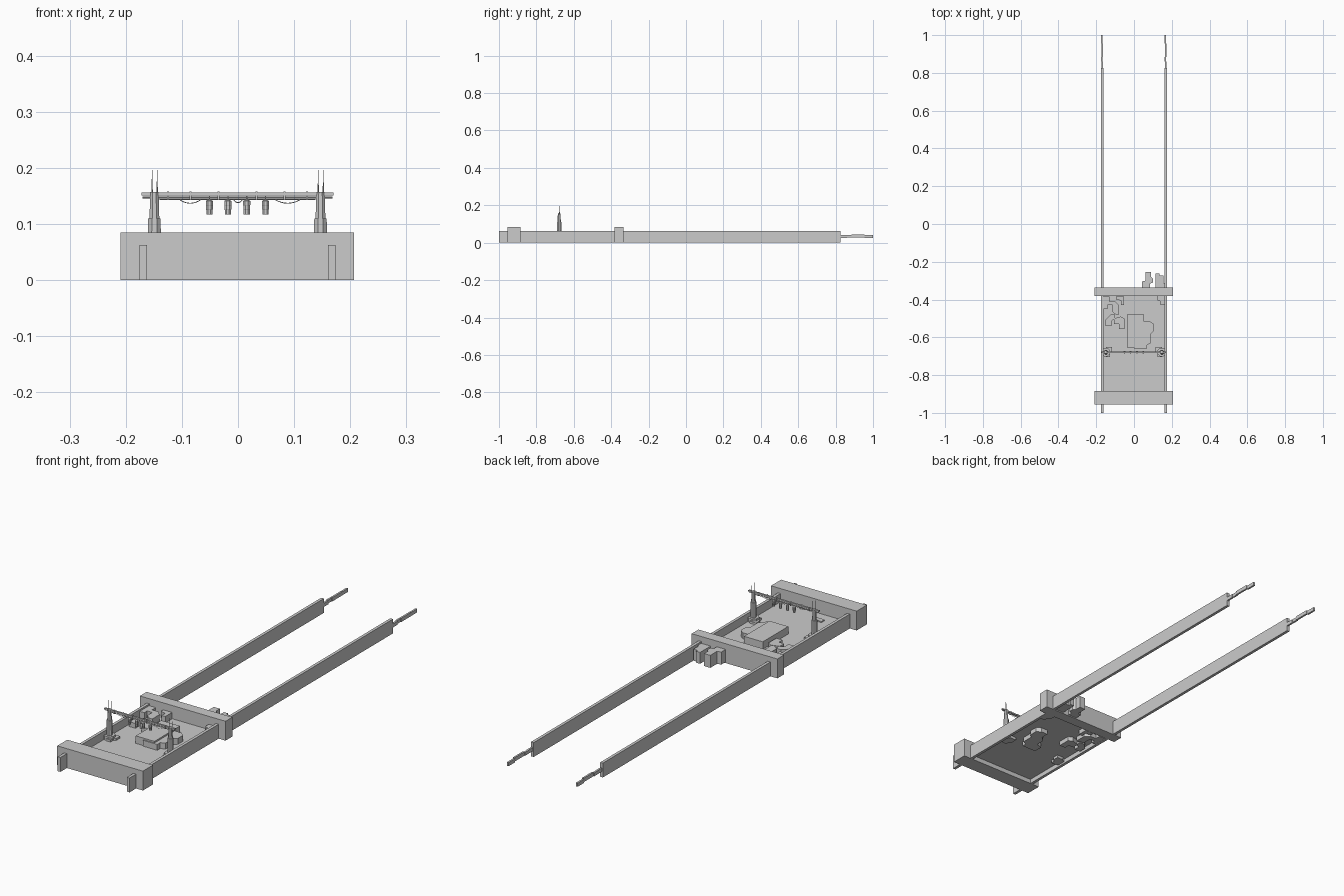
import bpy, bmesh, math
from mathutils import Vector


def finish(name, bm):
    bmesh.ops.recalc_face_normals(bm, faces=bm.faces)
    me = bpy.data.meshes.new(name)
    bm.to_mesh(me)
    bm.free()
    ob = bpy.data.objects.new(name, me)
    bpy.context.collection.objects.link(ob)
    return ob


def prism(name, pts, z0, z1):
    """Extrude a plan outline from z0 to z1."""
    bm = bmesh.new()
    f = bm.faces.new([bm.verts.new((x, y, z0)) for x, y in pts])
    r = bmesh.ops.extrude_face_region(bm, geom=[f])
    for v in r["geom"]:
        if isinstance(v, bmesh.types.BMVert):
            v.co.z = z1
    return finish(name, bm)


def box(name, x0, x1, y0, y1, z0, z1):
    return prism(name, [(x0, y0), (x1, y0), (x1, y1), (x0, y1)], z0, z1)


def tube(name, x, y, rings, sides=8, turn=0.0):
    """Lathe: rings are (radius, z) pairs."""
    bm = bmesh.new()
    loops = []
    for r, z in rings:
        loops.append([bm.verts.new((x + r * math.cos(turn + 2 * math.pi * i / sides),
                                    y + r * math.sin(turn + 2 * math.pi * i / sides), z))
                      for i in range(sides)])
    for a, b in zip(loops, loops[1:]):
        for i in range(sides):
            j = (i + 1) % sides
            bm.faces.new((a[i], a[j], b[j], b[i]))
    bm.faces.new(loops[0])
    bm.faces.new(loops[-1])
    return finish(name, bm)


def wire(name, pts, r):
    cu = bpy.data.curves.new(name, 'CURVE')
    cu.dimensions = '3D'
    cu.bevel_depth = r
    cu.bevel_resolution = 0
    sp = cu.splines.new('POLY')
    sp.points.add(len(pts) - 1)
    for p, c in zip(sp.points, pts):
        p.co = (*c, 1)
    ob = bpy.data.objects.new(name, cu)
    bpy.context.collection.objects.link(ob)
    return ob


# cross beams and deck
box("front_cross_beam", -0.209, 0.207, -0.955, -0.885, 0, 0.085)
box("rear_cross_beam", -0.209, 0.207, -0.382, -0.335, 0, 0.085)
box("deck", -0.164, 0.162, -0.886, -0.381, 0.02, 0.027)

# long side rails with stepped tips
for side, cx in (("left", -0.169), ("right", 0.167)):
    box(side + "_rail", cx - 0.0065, cx + 0.0065, -1, 0.827, 0, 0.063)
    for i, (y0, y1, z0, z1) in enumerate(((0.826, 0.86, 0.025, 0.041),
                                          (0.86, 0.885, 0.027, 0.042),
                                          (0.885, 0.955, 0.027, 0.044),
                                          (0.955, 1.0, 0.025, 0.041))):
        o = 0.0015 * (-1) ** i
        box(f"{side}_rail_tip_{i}", cx + o - 0.004, cx + o + 0.004, y0, y1, z0, z1)

# central block and low slab
box("central_block", -0.038, 0.053, -0.655, -0.478, 0.02, 0.06)
box("low_slab", -0.085, -0.047, -0.84, -0.818, 0.02, 0.032)

# jagged blocks, passing through the deck
prism("centre_jagged_block", [(0.0, -0.66), (0.07, -0.66), (0.07, -0.64), (0.09, -0.63),
      (0.09, -0.58), (0.105, -0.565), (0.105, -0.53), (0.085, -0.515), (0.053, -0.515),
      (0.053, -0.55), (0.03, -0.57), (0.03, -0.61), (0.0, -0.62)], 0, 0.053)
prism("left_jagged_block_a", [(-0.162, -0.45), (-0.14, -0.45), (-0.14, -0.43), (-0.115, -0.43),
      (-0.115, -0.465), (-0.095, -0.48), (-0.08, -0.48), (-0.08, -0.43), (-0.1, -0.41),
      (-0.13, -0.41), (-0.13, -0.385), (-0.162, -0.385)], 0, 0.056)
prism("left_jagged_block_b", [(-0.15, -0.54), (-0.12, -0.54), (-0.12, -0.515), (-0.1, -0.5),
      (-0.1, -0.48), (-0.125, -0.48), (-0.15, -0.505)], 0, 0.048)
prism("left_jagged_block_c", [(-0.08, -0.555), (-0.05, -0.555), (-0.05, -0.5), (-0.07, -0.49),
      (-0.105, -0.5), (-0.105, -0.53), (-0.08, -0.53)], 0, 0.05)
prism("left_jagged_block_d", [(-0.07, -0.43), (-0.052, -0.43), (-0.052, -0.383),
      (-0.095, -0.383), (-0.095, -0.4), (-0.07, -0.405)], 0, 0.055)
prism("right_jagged_block", [(0.14, -0.43), (0.162, -0.43), (0.162, -0.382), (0.125, -0.382),
      (0.125, -0.405), (0.14, -0.41)], 0, 0.05)
prism("rear_jagged_block_a", [(0.042, -0.336), (0.042, -0.305), (0.06, -0.3), (0.06, -0.254),
      (0.09, -0.254), (0.09, -0.28), (0.1, -0.29), (0.1, -0.31), (0.085, -0.315),
      (0.085, -0.336)], 0.005, 0.06)
prism("rear_jagged_block_b", [(0.115, -0.336), (0.115, -0.262), (0.135, -0.262),
      (0.135, -0.272), (0.155, -0.272), (0.155, -0.31), (0.162, -0.315),
      (0.162, -0.336)], 0.005, 0.055)

# gate posts with feet and spikes
GY = -0.678
for side, sx in (("left", -0.149), ("right", 0.147)):
    t = math.pi / 8
    tube(side + "_post_foot", sx, GY, [(0.024, 0.008), (0.024, 0.045)], 8, t)
    tube(side + "_post_base", sx, GY, [(0.013, 0.04), (0.012, 0.11)], 8, t)
    tube(side + "_post", sx, GY, [(0.0095, 0.11), (0.008, 0.157)], 8, t)
    for k, (dx, dy) in enumerate(((-0.004, 0.0), (0.005, 0.004))):
        tube(f"{side}_spike_{k}", sx + dx, GY + dy, [(0.0012, 0.155), (0.0004, 0.196)], 4)
    s = 1 if sx < 0 else -1
    prism(side + "_post_rock", [(sx + s * a, GY + b) for a, b in
          ((0.0, -0.025), (0.022, -0.025), (0.022, -0.005), (0.032, 0.0),
           (0.032, 0.028), (0.0, 0.028))], 0.008, 0.036)

# gate beam and rod
box("gate_beam", -0.172, 0.17, GY - 0.004, GY + 0.004, 0.1505, 0.1565)
wire("gate_rod", [(-0.17, GY, 0.1475), (0.168, GY, 0.1475)], 0.0017)
wire("lower_gate_rod", [(-0.14, GY, 0.1435), (0.138, GY, 0.1435)], 0.001)
for i, x in enumerate((-0.125, -0.085, -0.035, 0.033, 0.083, 0.123)):
    box(f"beam_tie_{i}", x - 0.0018, x + 0.0018, GY - 0.005, GY + 0.005, 0.143, 0.158)

# hanging lanterns
for i, x in enumerate((-0.051, -0.018, 0.0155, 0.049)):
    tube(f"lantern_{i}", x, GY, [(0.006, 0.117), (0.006, 0.125), (0.0066, 0.126),
         (0.0066, 0.133), (0.007, 0.134), (0.007, 0.141), (0.003, 0.143)], 8, math.pi / 8)
    wire(f"lantern_cord_{i}", [(x, GY, 0.142), (x, GY, 0.15)], 0.001)

# draped cords
for i, (xa, xb, sag) in enumerate(((-0.105, -0.065, 0.007), (0.065, 0.112, 0.007),
                                   (-0.008, 0.008, 0.006))):
    wire(f"draped_cord_{i}", [(xa + (xb - xa) * k / 8, GY - 0.002,
         0.144 - sag * (1 - (k / 4 - 1) ** 2)) for k in range(9)], 0.0007)
